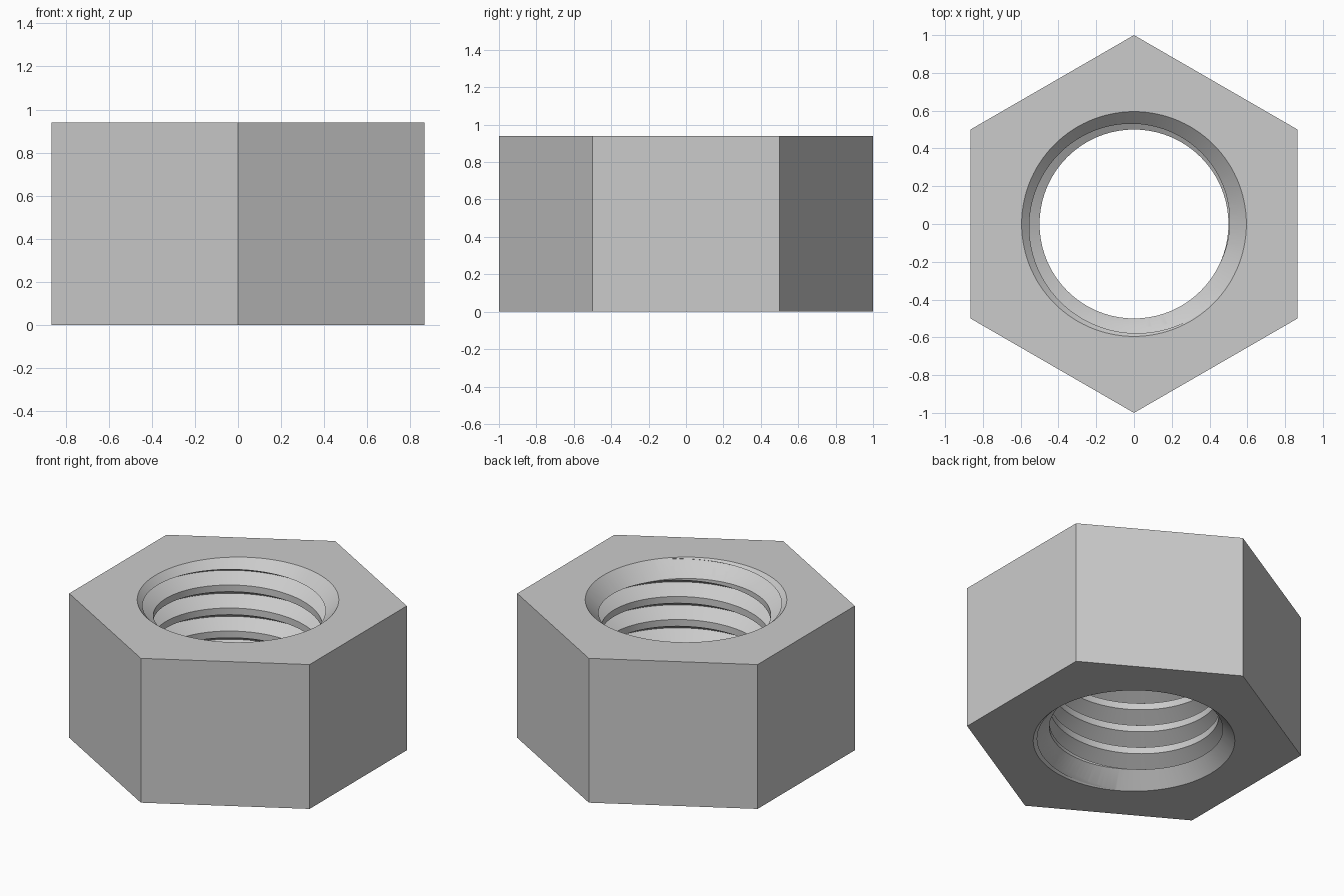
import bpy, bmesh
from math import pi, tau, sin, cos, tan, radians
from mathutils import Matrix, Vector

if "Cube" in bpy.data.objects:
    bpy.data.objects.remove(bpy.data.objects["Cube"])

HEIGHT = 0.94
MINOR, MAJOR, RIM = 0.5, 0.592, 0.595
PITCH, SEGS = 0.15, 120


def to_object(bm, name):
    bmesh.ops.recalc_face_normals(bm, faces=bm.faces)
    mesh = bpy.data.meshes.new(name)
    bm.to_mesh(mesh)
    bm.free()
    obj = bpy.data.objects.new(name, mesh)
    bpy.context.collection.objects.link(obj)
    return obj


def cone(name, sides, r_low, r_high, z_low, z_high, turn=0.0):
    bm = bmesh.new()
    place = Matrix.Translation((0, 0, (z_low + z_high) / 2)) @ Matrix.Rotation(turn, 4, 'Z')
    bmesh.ops.create_cone(bm, cap_ends=True, segments=sides, radius1=r_low,
                          radius2=r_high, depth=z_high - z_low, matrix=place)
    return to_object(bm, name)


def thread_tap():
    # V groove profile swept along a helix, trimmed flat at both ends
    half = (MAJOR - MINOR) * tan(radians(30))
    profile = [(MINOR, -half), (MAJOR, 0), (MINOR, half), (MINOR, PITCH - half)]
    start = 0.84 - 8 * PITCH
    bm = bmesh.new()
    previous = None
    for i in range(SEGS * 11 + 1):
        a = pi / 2 + tau * i / SEGS
        z0 = start + PITCH * i / SEGS
        column = [bm.verts.new((r * cos(a), r * sin(a), z0 + z)) for r, z in profile]
        if previous:
            for k in range(3):
                bm.faces.new((previous[k], column[k], column[k + 1], previous[k + 1]))
        previous = column
    bmesh.ops.remove_doubles(bm, verts=bm.verts, dist=1e-5)
    for z, side in ((-0.1, -1), (HEIGHT + 0.1, 1)):
        bmesh.ops.bisect_plane(bm, geom=bm.verts[:] + bm.edges[:] + bm.faces[:], dist=1e-6,
                               plane_co=(0, 0, z), plane_no=Vector((0, 0, side)),
                               clear_outer=True)
    bmesh.ops.holes_fill(bm, edges=[e for e in bm.edges if e.is_boundary], sides=0)
    return to_object(bm, "thread_cutter")


# Hexagonal body with corners on the y axis
nut = cone("hex_nut", 6, 1, 1, 0, HEIGHT, pi / 6)
if max(v.co.y for v in nut.data.vertices) < 0.99:
    nut.data.transform(Matrix.Rotation(pi / 6, 4, 'Z'))

# Threaded bore and 45 degree countersinks at both ends
d = 0.2
cutters = [
    thread_tap(),
    cone("top_countersink", SEGS, RIM - d, RIM + 0.05, HEIGHT - d, HEIGHT + 0.05),
    cone("bottom_countersink", SEGS, RIM + 0.05, RIM - d, -0.05, d),
]
bpy.context.view_layer.objects.active = nut
nut.select_set(True)
for cutter in cutters:
    cutter.hide_render = True
    mod = nut.modifiers.new(cutter.name, 'BOOLEAN')
    mod.operation = 'DIFFERENCE'
    mod.solver = 'EXACT'
    mod.object = cutter
    bpy.ops.object.modifier_apply(modifier=mod.name)
for cutter in cutters:
    bpy.data.objects.remove(cutter)

bpy.ops.object.select_all(action='DESELECT')
nut.select_set(True)
bpy.ops.object.shade_smooth_by_angle(angle=radians(25))
